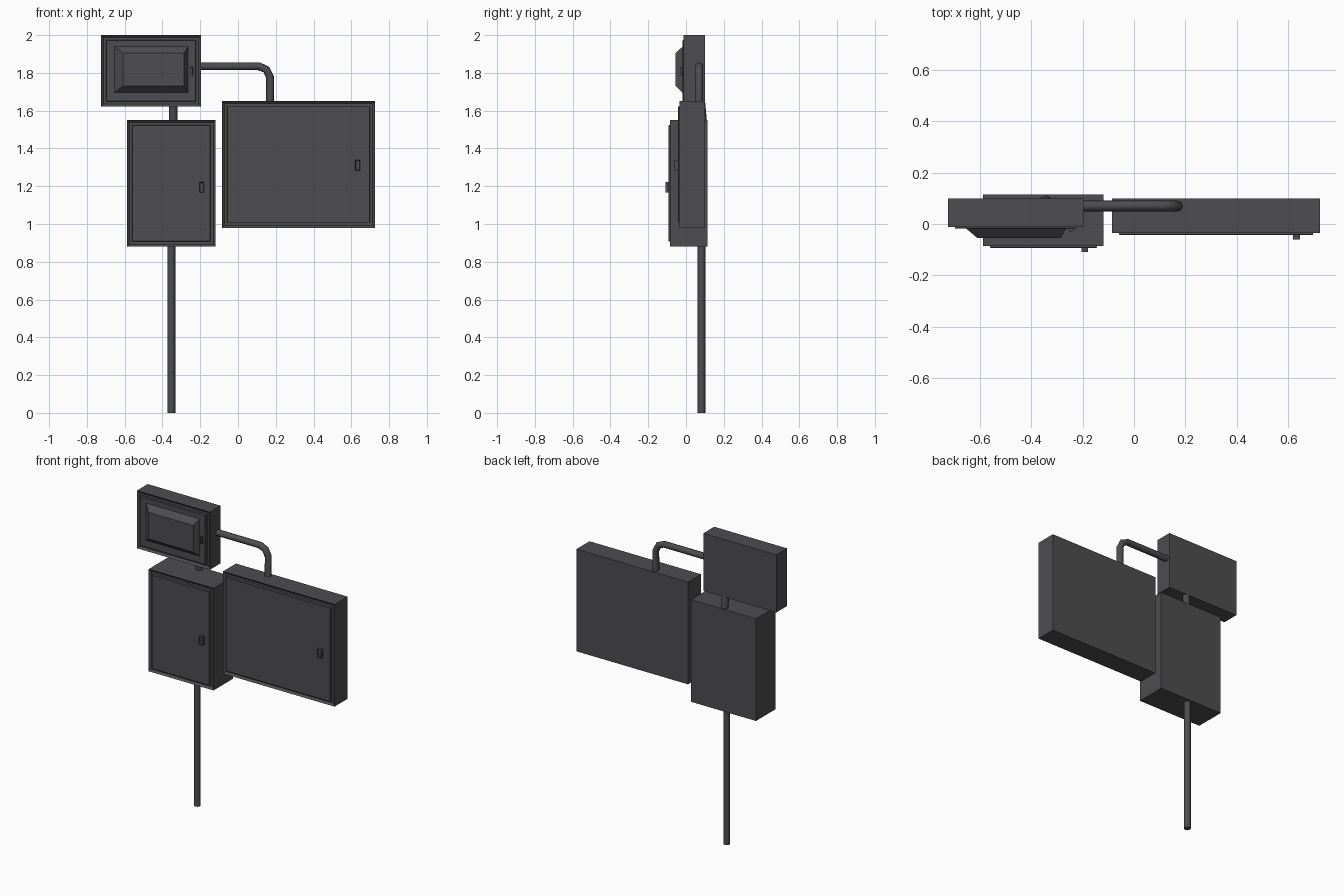
import bpy, bmesh
from mathutils import Vector

if "Cube" in bpy.data.objects:
    bpy.data.objects.remove(bpy.data.objects["Cube"])

mat = bpy.data.materials.new("dark_grey")
mat.diffuse_color = (0.075, 0.075, 0.08, 1)
mat.use_nodes = True
mat.node_tree.nodes["Principled BSDF"].inputs["Base Color"].default_value = mat.diffuse_color


def finish(name, bm):
    bmesh.ops.recalc_face_normals(bm, faces=bm.faces[:])
    me = bpy.data.meshes.new(name)
    bm.to_mesh(me)
    bm.free()
    ob = bpy.data.objects.new(name, me)
    bpy.context.collection.objects.link(ob)
    me.materials.append(mat)
    return ob


def box_bm(x0, x1, y0, y1, z0, z1):
    bm = bmesh.new()
    bmesh.ops.create_cube(bm, size=1)
    for v in bm.verts:
        v.co = Vector(((x0 + x1) / 2 + v.co.x * (x1 - x0),
                       (y0 + y1) / 2 + v.co.y * (y1 - y0),
                       (z0 + z1) / 2 + v.co.z * (z1 - z0)))
    return bm


def front_face(bm):
    return min(bm.faces, key=lambda f: f.calc_center_median().y)


def push_front(bm, thickness, depth):
    """Inset the front face and move it along y."""
    f = front_face(bm)
    bmesh.ops.inset_individual(bm, faces=[f], thickness=thickness)
    for v in f.verts:
        v.co.y += depth
    return f


def cabinet(name, x0, x1, y0, y1, z0, z1, door_y, inset):
    # Shell with a raised rim around a shallow recess
    bm = box_bm(x0, x1, y0, y1, z0, z1)
    push_front(bm, inset - 0.009, 0.012)
    finish(name + "_body", bm)
    # Door sitting in the recess, with softened front edge
    bm = box_bm(x0 + inset, x1 - inset, door_y, y0 + 0.014, z0 + inset, z1 - inset)
    bmesh.ops.bevel(bm, geom=list(front_face(bm).edges), offset=0.002,
                    segments=1, affect='EDGES')
    finish(name + "_door", bm)


def latch(name, x, z, w, h, y_front, y_back):
    bm = box_bm(x - w / 2, x + w / 2, y_front, y_back, z - h / 2, z + h / 2)
    push_front(bm, w * 0.2, 0.004)
    finish(name, bm)


def pipe(name, pts, r):
    cu = bpy.data.curves.new(name, 'CURVE')
    cu.dimensions = '3D'
    cu.bevel_depth = r
    cu.bevel_resolution = 2
    cu.use_fill_caps = True
    sp = cu.splines.new('POLY')
    sp.points.add(len(pts) - 1)
    for p, co in zip(sp.points, pts):
        p.co = (*co, 1)
    ob = bpy.data.objects.new(name, cu)
    bpy.context.collection.objects.link(ob)
    cu.materials.append(mat)
    bpy.ops.object.select_all(action='DESELECT')
    ob.select_set(True)
    bpy.context.view_layer.objects.active = ob
    bpy.ops.object.convert(target='MESH')
    bpy.ops.object.shade_smooth_by_angle(angle=0.9)


# Three cabinets
cabinet("upper_cabinet", -0.725, -0.196, -0.012, 0.10, 1.622, 2.0, -0.018, 0.027)
cabinet("middle_cabinet", -0.588, -0.118, -0.085, 0.115, 0.88, 1.55, -0.093, 0.027)
cabinet("wide_cabinet", -0.085, 0.725, -0.035, 0.10, 0.98, 1.65, -0.043, 0.027)

# Raised bulge on the upper door
bm = box_bm(-0.66, -0.262, -0.02, -0.012, 1.69, 1.945)
f = front_face(bm)
for v in f.verts:
    v.co = Vector((-0.61 if v.co.x < -0.45 else -0.285, -0.055,
                   1.73 if v.co.z < 1.8 else 1.905))
finish("upper_door_bulge", bm)

# Latches
latch("upper_latch", -0.246, 1.808, 0.013, 0.045, -0.03, -0.016)
latch("middle_latch", -0.192, 1.194, 0.026, 0.055, -0.109, -0.09)
latch("wide_latch", 0.633, 1.312, 0.026, 0.055, -0.06, -0.04)

# Post and connecting pipes
pipe("post", [(-0.353, 0.082, 0), (-0.353, 0.082, 0.9)], 0.021)
pipe("short_pipe", [(-0.343, 0.09, 1.53), (-0.343, 0.078, 1.66)], 0.022)
pipe("bent_pipe", [(-0.215, 0.07, 1.835), (0.11, 0.07, 1.835), (0.15, 0.07, 1.818),
                   (0.17, 0.07, 1.777), (0.17, 0.07, 1.63)], 0.021)
